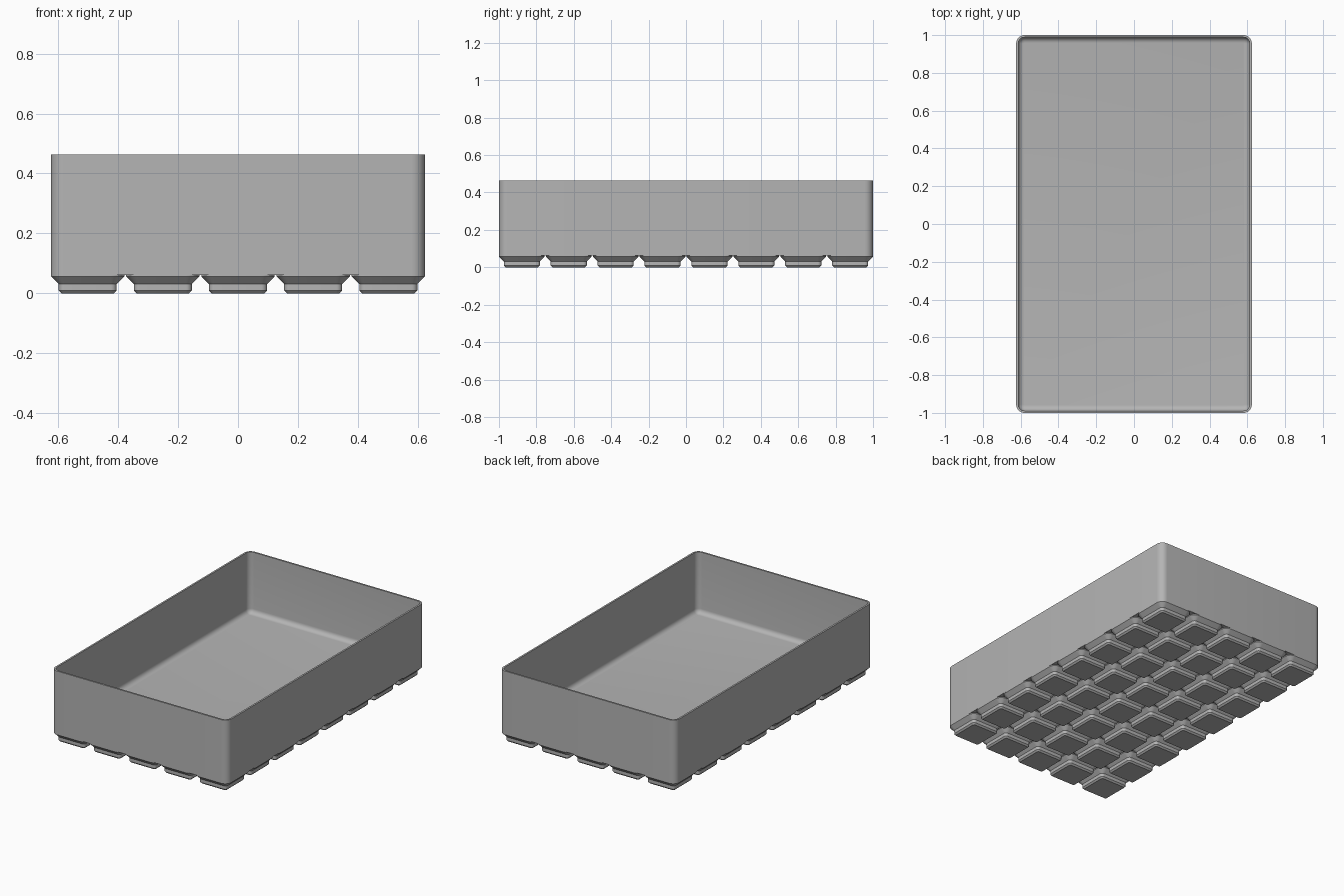
import bpy, bmesh, math

cube = bpy.data.objects.get("Cube")
if cube:
    bpy.data.objects.remove(cube, do_unlink=True)

# Overall sizes
COLS, ROWS = 5, 8
FOOT = 0.2448
PITCH = (2 - FOOT) / (ROWS - 1)
LENGTH = 2.0
WIDTH = (COLS - 1) * PITCH + FOOT
RADIUS = 0.0448
WALL = 0.0113
HEIGHT = 0.464
UNDERSIDE, FLOOR = 0.062, 0.073
FILLET = 0.03

grey = bpy.data.materials.new("plain grey")
grey.use_nodes = True
colour = (0.46, 0.46, 0.46, 1)
grey.diffuse_color = colour
grey.node_tree.nodes["Principled BSDF"].inputs["Base Color"].default_value = colour


def rounded_ring(bm, width, length, inset, z, steps=8):
    """Rounded rectangle of vertices, shrunk inwards by inset."""
    r = max(RADIUS - inset, 0.002)
    cx, cy = width / 2 - inset - r, length / 2 - inset - r
    ring = []
    for q, (sx, sy) in enumerate(((1, 1), (-1, 1), (-1, -1), (1, -1))):
        for i in range(steps + 1):
            a = math.pi / 2 * (q + i / steps)
            ring.append(bm.verts.new((sx * cx + r * math.cos(a),
                                      sy * cy + r * math.sin(a), z)))
    return ring


def loft(name, width, length, profile, cap_end):
    """Skin a profile of (inset, z) around a rounded rectangle."""
    bm = bmesh.new()
    rings = [rounded_ring(bm, width, length, d, z) for d, z in profile]
    for a, b in zip(rings, rings[1:]):
        for i in range(len(a)):
            j = (i + 1) % len(a)
            bm.faces.new((a[i], a[j], b[j], b[i]))
    bm.faces.new(list(reversed(rings[0])))
    if cap_end:
        bm.faces.new(rings[-1])
    mesh = bpy.data.meshes.new(name)
    bm.to_mesh(mesh)
    bm.free()
    mesh.materials.append(grey)
    obj = bpy.data.objects.new(name, mesh)
    bpy.context.collection.objects.link(obj)
    bpy.ops.object.select_all(action="DESELECT")
    obj.select_set(True)
    bpy.context.view_layer.objects.active = obj
    bpy.ops.object.shade_smooth_by_angle(angle=math.radians(30))
    return obj


# Open tray: outer wall, rim, inner wall and curved join to the floor
tray_profile = [(0, UNDERSIDE), (0, HEIGHT), (WALL, HEIGHT)]
for k in range(7):
    a = math.pi / 2 * k / 6
    tray_profile.append((WALL + FILLET * (1 - math.cos(a)),
                         FLOOR + FILLET * (1 - math.sin(a))))
loft("tray", WIDTH, LENGTH, tray_profile, True)

# Stepped feet in a grid under the tray
foot_profile = [(0.0352, 0), (0.0257, 0.0095), (0.0257, 0.031),
                (0, 0.0567), (0, UNDERSIDE)]
feet = loft("feet", FOOT, FOOT, foot_profile, False)
feet.location = (-(COLS - 1) * PITCH / 2, -(ROWS - 1) * PITCH / 2, 0)
for axis, count in ((0, COLS), (1, ROWS)):
    array = feet.modifiers.new("grid", "ARRAY")
    array.count = count
    array.use_relative_offset = False
    array.use_constant_offset = True
    offset = [0, 0, 0]
    offset[axis] = PITCH
    array.constant_offset_displace = offset
